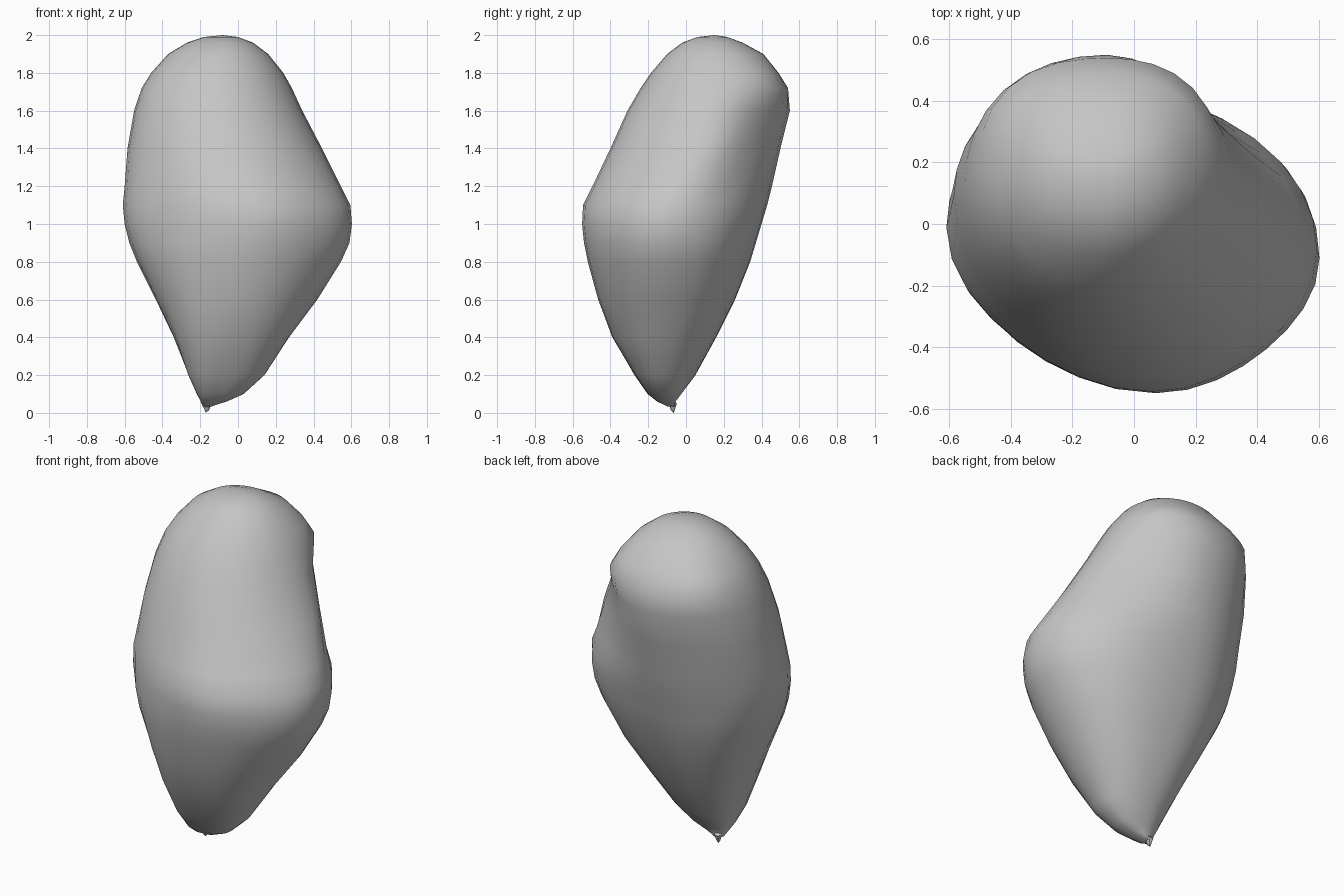
import bpy
import bmesh
import math
from mathutils import Vector

if "Cube" in bpy.data.objects:
    bpy.data.objects.remove(bpy.data.objects["Cube"], do_unlink=True)

SIDES = 32

# Extents per level: height, right, left, front, back
LEVELS = [
    (.035, -.185, -.14, -.1, -.06),
    (.06, -.195, -.06, -.15, -.055),
    (.1, -.215, .03, -.2, -.025),
    (.2, -.26, .14, -.27, .05),
    (.4, -.34, .27, -.39, .16),
    (.6, -.435, .42, -.465, .26),
    (.8, -.535, .545, -.52, .34),
    (.9, -.575, .59, -.54, .37),
    (1, -.6, .603, -.55, .4),
    (1.1, -.61, .595, -.545, .43),
    (1.2, -.6, .545, -.495, .455),
    (1.4, -.585, .445, -.4, .5),
    (1.6, -.55, .34, -.31, .55),
    (1.72, -.51, .285, -.24, .54),
    (1.8, -.46, .24, -.185, .49),
    (1.9, -.37, .16, -.1, .41),
    (1.96, -.27, .08, -.02, .3),
    (1.99, -.18, 0, .06, .22),
]

# Where the outermost points sit: height, y of left, x of back, y of right, x of front
CRESTS = [
    (0, -.08, -.15, -.08, -.15),
    (.2, -.12, -.09, -.1, -.06),
    (1.05, -.11, -.1, -.03, .08),
    (1.4, .08, -.1, .1, -.06),
    (1.75, .17, -.08, .15, -.11),
    (2, .15, -.08, .15, -.08),
]

# Fullness of the corners: height, back left, back right, front right, front left
BULGES = [
    (0, 0, 0, .25, .1),
    (.2, 0, .02, .2, .08),
    (.45, .07, .07, .07, 0),
    (1.05, .02, 0, -.06, -.05),
    (1.35, -.11, 0, 0, 0),
    (1.58, -.09, .02, 0, 0),
    (1.74, .07, .08, 0, 0),
    (2, 0, 0, 0, 0),
]


def sample(table, z):
    for a, b in zip(table, table[1:]):
        if z <= b[0]:
            t = (z - a[0]) / (b[0] - a[0])
            return [p + (q - p) * t for p, q in zip(a[1:], b[1:])]


def outline(level):
    """Four rounded quarters joining the outermost points of a level."""
    z, right, left, front, back = level
    left_y, back_x, right_y, front_x = sample(CRESTS, z)
    bulges = sample(BULGES, z)
    points = []
    for i in range(SIDES):
        angle = math.tau * i / SIDES
        c, s = math.cos(angle), math.sin(angle)
        cx = back_x if s >= 0 else front_x
        cy = left_y if c >= 0 else right_y
        full = 1 + bulges[i * 4 // SIDES] * math.sin(2 * angle) ** 2
        x = cx + full * c * (left - cx if c >= 0 else cx - right)
        y = cy + full * s * (back - cy if s >= 0 else cy - front)
        points.append(Vector((x, y, z)))
    return points


def loft(name, rings, bottom, top, material):
    bm = bmesh.new()
    loops = [[bm.verts.new(p) for p in ring] for ring in rings]
    for low, high in zip(loops, loops[1:]):
        for i in range(len(low)):
            j = (i + 1) % len(low)
            bm.faces.new((low[i], low[j], high[j], high[i]))
    for loop, tip in ((loops[0], bottom), (loops[-1], top)):
        pole = bm.verts.new(tip)
        for i in range(len(loop)):
            bm.faces.new((loop[i], loop[(i + 1) % len(loop)], pole))
    bmesh.ops.recalc_face_normals(bm, faces=bm.faces)
    mesh = bpy.data.meshes.new(name)
    bm.to_mesh(mesh)
    bm.free()
    mesh.materials.append(material)
    obj = bpy.data.objects.new(name, mesh)
    bpy.context.collection.objects.link(obj)
    bpy.ops.object.select_all(action='DESELECT')
    obj.select_set(True)
    bpy.context.view_layer.objects.active = obj
    bpy.ops.object.shade_smooth_by_angle(angle=math.radians(50))


grey = bpy.data.materials.new("stone_grey")
grey.use_nodes = True
colour = (.56, .56, .56, 1)
grey.diffuse_color = colour
grey.node_tree.nodes["Principled BSDF"].inputs["Base Color"].default_value = colour

# Main lumpy body
loft("body", [outline(level) for level in LEVELS],
     (-.165, -.075, .03), (-.08, .15, 2), grey)

# Small pinched tip underneath
tip_rings = []
for z, radius in ((.015, .012), (.05, .025)):
    tip_rings.append([Vector((-.165 + radius * math.cos(math.tau * i / 6),
                              -.07 + radius * math.sin(math.tau * i / 6), z))
                      for i in range(6)])
loft("bottom_tip", tip_rings, (-.17, -.065, 0), (-.16, -.08, .08), grey)
